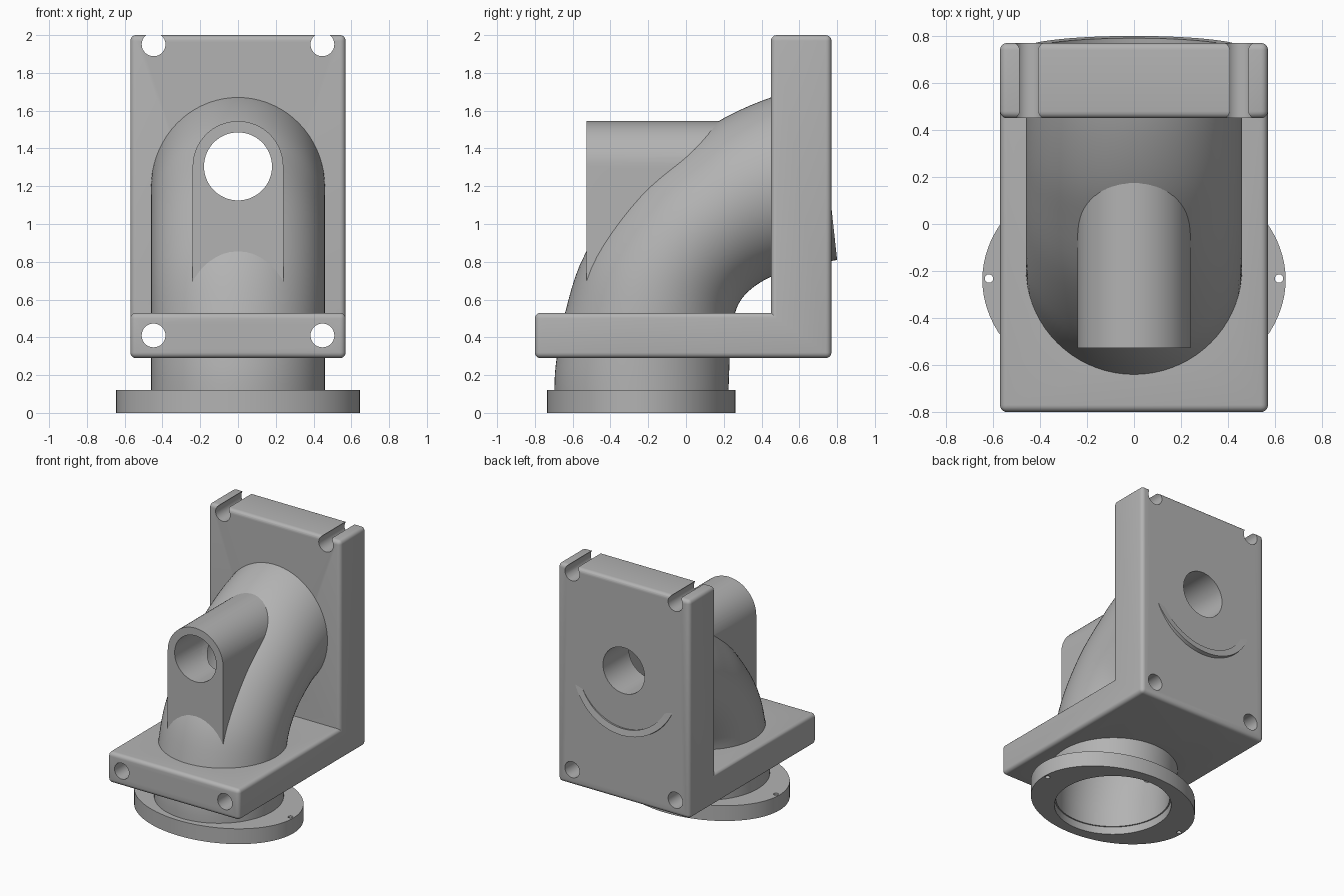
import bpy, bmesh
from math import sin, cos, pi
from mathutils import Vector, Matrix

if "Cube" in bpy.data.objects:
    bpy.data.objects.remove(bpy.data.objects["Cube"])

grey = bpy.data.materials.new("plain_grey")
grey.use_nodes = True
colour = (0.45, 0.45, 0.45, 1)
grey.diffuse_color = colour
grey.node_tree.nodes["Principled BSDF"].inputs["Base Color"].default_value = colour

PIPE_Y = -0.237      # axis of the vertical pipe mouth
SIGHT_Z = 1.305      # axis of the sight tube
RADIUS = 0.46
WALL = 0.05


def make(name, bm):
    bmesh.ops.recalc_face_normals(bm, faces=bm.faces)
    mesh = bpy.data.meshes.new(name)
    bm.to_mesh(mesh)
    bm.free()
    mesh.materials.append(grey)
    obj = bpy.data.objects.new(name, mesh)
    bpy.context.collection.objects.link(obj)
    return obj


def cylinder(name, centre, rx, ry, depth, along_y=False, sides=64):
    bm = bmesh.new()
    bmesh.ops.create_cone(bm, cap_ends=True, segments=sides, radius1=1, radius2=1, depth=depth)
    turn = Matrix.Rotation(pi / 2, 4, 'X') if along_y else Matrix()
    bm.transform(Matrix.Translation(centre) @ turn @ Matrix.Diagonal((rx, ry, 1, 1)))
    return make(name, bm)


def extrude(name, points, offset):
    """Extrude a closed 3D outline along an offset."""
    bm = bmesh.new()
    face = bm.faces.new([bm.verts.new(p) for p in points])
    new = bmesh.ops.extrude_face_region(bm, geom=[face])["geom"]
    bmesh.ops.translate(bm, vec=offset, verts=[g for g in new if isinstance(g, bmesh.types.BMVert)])
    return make(name, bm)


def spline(points, steps=5):
    """Smooth curve through the points."""
    p = [points[0] * 2 - points[1]] + points + [points[-1] * 2 - points[-2]]
    out = []
    for i in range(1, len(p) - 2):
        a, b, c, d = p[i - 1:i + 3]
        for k in range(steps):
            t = k / steps
            out.append(0.5 * (2 * b + (c - a) * t + (2 * a - 5 * b + 4 * c - d) * t ** 2
                              + (3 * b - a - 3 * c + d) * t ** 3))
    return out + [points[-1]]


def elbow(name, outer, inner, inset=0.0, caps=False, sides=72):
    """Loft oval rings between the outer and inner sides of the bend."""
    bm = bmesh.new()
    rings = []
    for o, i in zip(spline(outer), spline(inner)):
        mid, half = (o + i) / 2, (o - i) / 2
        half *= 1 - inset / half.length
        ring = []
        for k in range(sides):
            a = 2 * pi * k / sides
            yz = mid + half * sin(a)
            ring.append(bm.verts.new(((RADIUS - inset) * cos(a), yz.x, yz.y)))
        rings.append(ring)
    for r, s in zip(rings, rings[1:]):
        for k in range(sides):
            n = (k + 1) % sides
            bm.faces.new((r[k], r[n], s[n], s[k]))
    if caps:
        bm.faces.new(rings[0])
        bm.faces.new(rings[-1])
    return make(name, bm)


def apply_modifier(obj, kind, **settings):
    mod = obj.modifiers.new(kind.title(), kind)
    for key, value in settings.items():
        setattr(mod, key, value)
    bpy.ops.object.select_all(action='DESELECT')
    obj.select_set(True)
    bpy.context.view_layer.objects.active = obj
    bpy.ops.object.modifier_apply(modifier=mod.name)


def cut(obj, *cutters):
    for c in cutters:
        apply_modifier(obj, 'BOOLEAN', object=c, operation='DIFFERENCE', solver='EXACT')


def smooth(obj):
    bpy.ops.object.select_all(action='DESELECT')
    obj.select_set(True)
    bpy.context.view_layer.objects.active = obj
    bpy.ops.object.shade_smooth_by_angle(angle=0.5)


# Side outline of the bend, as (y, z)
outer = [Vector(p) for p in ((-.697, .06), (-.69, .25), (-.64, .53), (-.53, .85), (-.28, 1.19),
                             (0, 1.425), (.2, 1.56), (.45, 1.67), (.7, 1.73))]
inner = [Vector(p) for p in ((.223, .06), (.23, .25), (.238, .4), (.26, .53), (.3, .61),
                             (.37, .675), (.47, .73), (.6, .77), (.8, .81))]

# Cutters
bore = elbow("bore_cutter", outer[:7], inner[:7], WALL, True)
sight = cylinder("sight_cutter", (0, 0, SIGHT_Z), .18, .18, 3, True)
bolts = [cylinder("bolt_cutter", (sx * .447, 0, z), .063, .063, 3, True, 32)
         for sx in (-1, 1) for z in (.41, 1.951)]
mouth = cylinder("mouth_cutter", (0, PIPE_Y, .02), .42, .42, .3)
pins = [cylinder("pin_cutter", (sx * .617, PIPE_Y + .005, 0), .018, .018, 1, False, 20) for sx in (-1, 1)]

# L-shaped bracket with rounded outer edges
profile = [(-.8, .29), (.77, .29), (.77, 2), (.45, 2), (.45, .53), (-.8, .53)]
bracket = extrude("bracket", [(-.57, y, z) for y, z in profile], (1.14, 0, 0))
bm = bmesh.new()
bm.from_mesh(bracket.data)
inner_corner = [e for e in bm.edges
                if all(abs(v.co.y - .45) < .01 and abs(v.co.z - .53) < .01 for v in e.verts)]
bmesh.ops.bevel(bm, geom=[e for e in bm.edges if e not in inner_corner], offset=.03,
                segments=5, profile=.5, affect='EDGES', clamp_overlap=True)
bm.to_mesh(bracket.data)
bm.free()
cut(bracket, bore, sight, *bolts)

# Hollow bent pipe
pipe = elbow("bent_pipe", outer, inner)
apply_modifier(pipe, 'SOLIDIFY', thickness=WALL, offset=-1)
cut(pipe, sight, *bolts)

# Sight tube: arched top, straight sides running down into the pipe
arch = [(.24 * cos(pi * k / 32), -.527, SIGHT_Z + .24 * sin(pi * k / 32)) for k in range(33)]
sight_tube = extrude("sight_tube", arch + [(-.24, -.527, .6), (.24, -.527, .6)], (0, .71, 0))
cut(sight_tube, bore, sight)

# Oval foot flange with two pin holes
flange = cylinder("foot_flange", (0, PIPE_Y, .06), .645, .5, .12, sides=96)
cut(flange, mouth, *pins)

for part in (bracket, pipe, sight_tube, flange):
    smooth(part)
for helper in (bore, sight, mouth, *bolts, *pins):
    bpy.data.objects.remove(helper)
